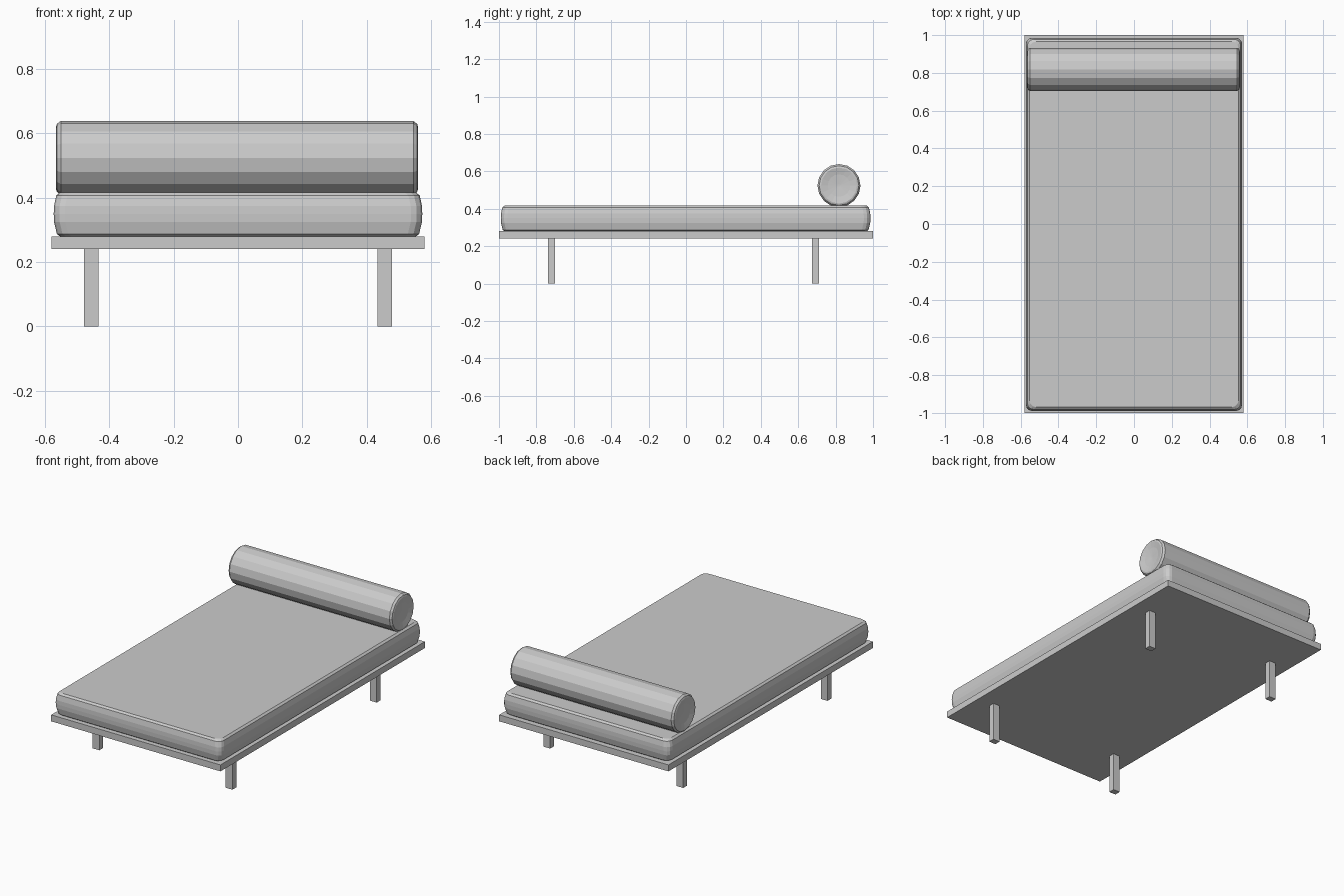
import bpy, bmesh
from math import cos, sin, pi

if "Cube" in bpy.data.objects:
    bpy.data.objects.remove(bpy.data.objects["Cube"])


def box(name, center, size):
    bpy.ops.mesh.primitive_cube_add(size=1, location=center)
    ob = bpy.context.object
    ob.name = name
    ob.scale = size
    bpy.ops.object.transform_apply(location=False, rotation=False, scale=True)
    return ob


def loft(name, rings):
    """Skin a stack of equal-length closed rings and cap both ends."""
    bm = bmesh.new()
    loops = [[bm.verts.new(p) for p in ring] for ring in rings]
    n = len(loops[0])
    for a, b in zip(loops, loops[1:]):
        for i in range(n):
            j = (i + 1) % n
            bm.faces.new((a[i], a[j], b[j], b[i]))
    bm.faces.new(loops[0][::-1])
    bm.faces.new(loops[-1])
    bmesh.ops.recalc_face_normals(bm, faces=bm.faces)
    mesh = bpy.data.meshes.new(name)
    bm.to_mesh(mesh)
    bm.free()
    ob = bpy.data.objects.new(name, mesh)
    bpy.context.collection.objects.link(ob)
    return ob


def rounded_rect(hx, hy, r, z, cy=0.0, steps=3):
    pts = []
    for k, (sx, sy) in enumerate([(1, 1), (-1, 1), (-1, -1), (1, -1)]):
        for s in range(steps + 1):
            a = (k + s / steps) * pi / 2
            pts.append((sx * (hx - r) + r * cos(a), cy + sy * (hy - r) + r * sin(a), z))
    return pts


def circle_x(x, r, cy, cz, n=16):
    return [(x, cy + r * cos(2 * pi * i / n), cz + r * sin(2 * pi * i / n)) for i in range(n)]


# Flat platform
box("platform", (0, 0, 0.26), (1.16, 2.0, 0.04))

# Four square legs
for y, end in ((-0.72, "front"), (0.692, "back")):
    for x, side in ((-0.456, "left"), (0.456, "right")):
        box(f"{end}_{side}_leg", (x, y, 0.12), (0.046, 0.038, 0.24))

# Mattress with softly bulging sides: (height, inset)
profile = [(0.280, 0.020), (0.287, 0.010), (0.325, 0.001), (0.350, 0.0),
           (0.375, 0.001), (0.407, 0.008), (0.417, 0.020)]
loft("mattress", [rounded_rect(0.573 - d, 0.988 - d, 0.035, z, -0.002) for z, d in profile])

# Bolster with chamfered rims and slightly dished ends: (distance, radius)
half = [(0.552, 0.006), (0.556, 0.06), (0.563, 0.096), (0.560, 0.106), (0.548, 0.115)]
sections = [(-x, r) for x, r in half] + half[::-1]
loft("bolster", [circle_x(x - 0.003, r, 0.818, 0.524) for x, r in sections])
